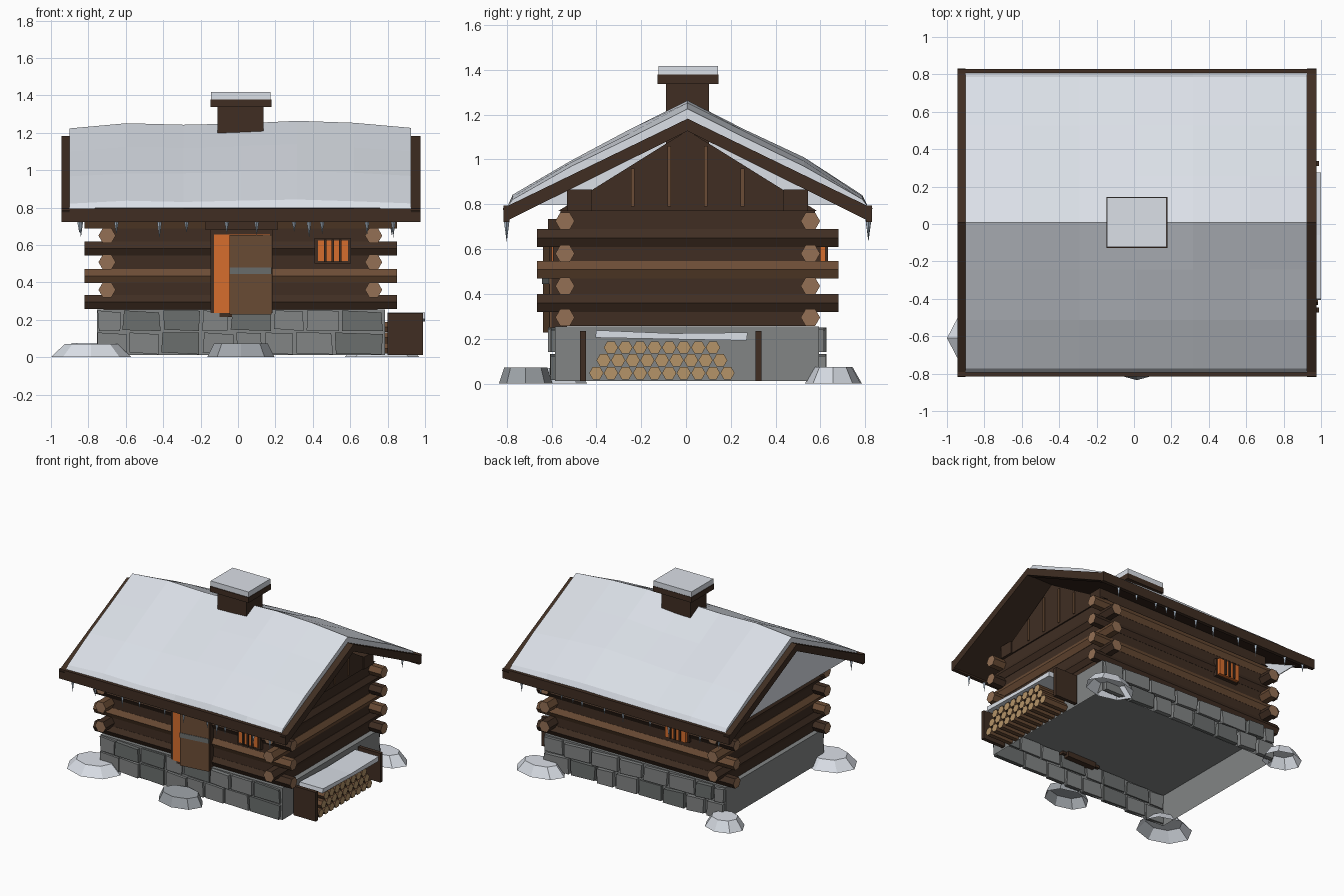
import bpy, bmesh, math, random

if "Cube" in bpy.data.objects:
    bpy.data.objects.remove(bpy.data.objects["Cube"])
random.seed(4)
CX, CY = 0.015, 0.007


def material(name, rgb):
    m = bpy.data.materials.new(name)
    lin = [c / 12.92 if c <= 0.04045 else ((c + 0.055) / 1.055) ** 2.4 for c in rgb]
    m.diffuse_color = (*lin, 1)
    m.use_nodes = True
    m.node_tree.nodes["Principled BSDF"].inputs["Base Color"].default_value = m.diffuse_color
    return m


SNOW = material("snow", (.87, .89, .92))
DARK = material("dark wood", (.25, .18, .135))
MID = material("mid wood", (.42, .30, .21))
LOGEND = material("log end", (.58, .44, .33))
FIRE = material("firewood end", (.71, .58, .41))
STONE = material("stone", (.51, .52, .52))
STONE2 = material("dark stone", (.42, .435, .43))
GLOW = material("orange glow", (.84, .43, .18))
ICE = material("ice", (.70, .76, .82))
TRODDEN = material("trodden snow", (.63, .65, .67))


def mesh(name, verts, faces, *mats):
    me = bpy.data.meshes.new(name)
    me.from_pydata(verts, [], faces)
    for m in mats:
        me.materials.append(m)
    bm = bmesh.new()
    bm.from_mesh(me)
    bmesh.ops.recalc_face_normals(bm, faces=bm.faces)
    bm.to_mesh(me)
    bm.free()
    ob = bpy.data.objects.new(name, me)
    bpy.context.collection.objects.link(ob)
    return ob


def prism(name, pts, a, b, mat, endmat=None, axis="x"):
    """Extrude a profile along x (points are y,z) or along y (points are x,z)."""
    put = (lambda p, t: (t, p[0], p[1])) if axis == "x" else (lambda p, t: (p[0], t, p[1]))
    n = len(pts)
    verts = [put(p, a) for p in pts] + [put(p, b) for p in pts]
    faces = [(i, (i + 1) % n, n + (i + 1) % n, n + i) for i in range(n)]
    faces += [tuple(range(n)), tuple(range(n, 2 * n))]
    ob = mesh(name, verts, faces, mat, endmat or mat)
    for p in ob.data.polygons[-2:]:
        p.material_index = 1
    return ob


def box(name, x0, x1, y0, y1, z0, z1, mat):
    return prism(name, [(y0, z0), (y1, z0), (y1, z1), (y0, z1)], x0, x1, mat)


def hexagon(u, z, r):
    return [(u + r * math.cos(math.pi * i / 3), z + r * math.sin(math.pi * i / 3)) for i in range(6)]


def mound(name, x, y, rx, ry, h, mat, n=8, top=0.66):
    """Drift with sloping sides, open below."""
    ring = [(math.cos(math.tau * i / n), math.sin(math.tau * i / n)) for i in range(n)]
    verts = [(x + rx * c, y + ry * s, 0) for c, s in ring]
    verts += [(x + rx * top * c, y + ry * top * s, h) for c, s in ring]
    faces = [(i, (i + 1) % n, n + (i + 1) % n, n + i) for i in range(n)]
    return mesh(name, verts, faces + [tuple(range(n, 2 * n))], mat)


# Foundation: hollow box open below, stone blocks on the long sides
fx, fy = (-.755, .785), (-.585, .593)
corners = [(fx[0], fy[0]), (fx[1], fy[0]), (fx[1], fy[1]), (fx[0], fy[1])]
mesh("foundation", [(x, y, z) for z in (.012, .255) for x, y in corners],
     [(i, (i + 1) % 4, 4 + (i + 1) % 4, 4 + i) for i in range(4)] + [(4, 5, 6, 7)], STONE)
for side in (-1, 1):
    for row, (z0, z1) in enumerate(((.015, .132), (.14, .25))):
        x = -.755
        while x < .77:
            w = random.uniform(.15, .24) * (0.6 if row and x == -.755 else 1)
            x1 = .785 if x + w > .68 else x + w
            out = random.uniform(.606, .622)
            y0, y1 = sorted((CY + side * .58, CY + side * out))
            j = [random.uniform(0, .012) for _ in range(6)]
            prism("stone_block", [(x + j[0], z0 + j[4]), (x1 - .008 - j[1], z0), (x1 - .008 - j[2], z1 - j[5]),
                                  (x + j[3], z1)], y0, y1,
                  random.choice((STONE, STONE, STONE2)), axis="y")
            x = x1
box("door_sill", -.1, .15, -.6, -.53, .215, .26, DARK)

# Log walls with crossed corners
box("wall_core", -.72, .745, -.56, .575, .256, .77, DARK)
for i, z in enumerate((.295, .435, .58, .725)):
    for y in (-.54, .555):
        prism("long_log", hexagon(y, z, .043), -.82, .85, (DARK, MID)[i % 2], LOGEND)
for i, z in enumerate((.36, .508, .65)):
    for x in (-.7, .725):
        prism("cross_log", hexagon(x, z, .046), -.665, .68, (DARK, MID)[i % 2], LOGEND, "y")

# Gables, battens and wall plates
for x0, x1, xb in ((-.73, -.7, -.737), (.725, .755, .762)):
    prism("gable", [(-.57, .77), (.585, .77), (CY, 1.13)], x0, x1, DARK)
    for dy, zt in ((-.245, .96), (-.082, 1.06), (.082, 1.06), (.245, .96)):
        box("gable_batten", min(x0, xb), max(x1, xb), CY + dy - .008, CY + dy + .008, .79, zt, MID)
for y in (-.475, .489):
    box("wall_plate", -.74, .765, y - .055, y + .055, .77, .865, DARK)

# Roof boards: a chevron slab with thicker ends
def chevron(top, thick, reach):
    e = top - .485 * reach
    return [(CY - reach, e), (CY, top), (CY + reach, e),
            (CY + reach - .02, e - thick), (CY, top - thick), (CY - reach + .02, e - thick)]

prism("roof_slab", chevron(1.175, .045, .815), -.92, .95, DARK)
for x0, x1 in ((-.945, -.9), (.925, .975)):
    prism("barge_board", chevron(1.182, .055, .825), x0, x1, DARK)
for s in (-1, 1):
    y0, y1 = sorted((CY + s * .795, CY + s * .822))
    box("eave_board", -.945, .975, y0, y1, .722, .795, DARK)

# Roof snow: lumpy sheet with closed edges
xs = [-.9 + 1.825 * i / 6 for i in range(7)]
rows = [(-.8, .008), (-.78, .035), (-.52, .068), (-.25, .068), (0, .075),
        (.25, .068), (.52, .068), (.78, .035), (.8, .008)]
lump = (.6, .97, .86, .95, 1.14, 1.0, .64)
slab = lambda d: 1.178 - .485 * abs(d)
verts, faces, m = [], [], len(rows)
for i, x in enumerate(xs):
    for d, t in rows:
        j = random.uniform(.82, 1.12) if 0 < i < 6 and d else 1
        verts.append((x, CY + d, slab(d) + t * lump[i] * j))
for i in range(6):
    faces += [(i * m + j, i * m + j + 1, (i + 1) * m + j + 1, (i + 1) * m + j) for j in range(m - 1)]
for i in (0, 6):
    base = len(verts)
    verts += [(xs[i], CY + d, slab(d) - .01) for d, t in rows]
    faces += [(i * m + j, i * m + j + 1, base + j + 1, base + j) for j in range(m - 1)]
mesh("roof_snow", verts, faces, SNOW)
prism("left_gable_snow", [(CY - .7, .80), (CY + .7, .80), (CY, 1.14)], -.9, -.894, SNOW)

# Chimney
box("chimney", -.11, .135, -.09, .103, 1.0, 1.34, DARK)
box("chimney_cap", -.148, .178, -.128, .145, 1.337, 1.378, DARK)
box("chimney_snow", -.145, .175, -.123, .142, 1.378, 1.418, SNOW)

# Icicles below both eaves
for s in (-1, 1):
    for x in (-.84, -.65, -.42, -.275, -.06, .1, .3, .38, .45, .69, .83):
        x += 0 if s < 0 else random.uniform(-.04, .04)
        L, r, y = random.uniform(.04, .09), .013, CY + s * .807
        mesh("icicle", [(x - r, y, .73), (x, y - r, .73), (x + r, y, .73), (x, y + r, .73), (x, y, .72 - L)],
             [(0, 1, 4), (1, 2, 4), (2, 3, 4), (3, 0, 4), (0, 1, 2, 3)], ICE)

# Doorway with a glowing gap and a door standing ajar
box("door_frame", -.148, .185, -.6, -.55, .235, .69, DARK)
box("door_lintel", -.175, .21, -.615, -.55, .68, .735, DARK)
box("door_glow", -.127, .17, -.606, -.6, .235, .655, GLOW)


def leaf(name, z0, z1, grow, mat):
    pts = [(.18, -.608 - grow), (-.045, -.638 - grow), (-.045, -.618 + grow), (.18, -.588 + grow)]
    verts = [(x, y, z) for z in (z0, z1) for x, y in pts]
    mesh(name, verts, [(0, 1, 2, 3), (4, 5, 6, 7)] + [(i, (i + 1) % 4, 4 + (i + 1) % 4, 4 + i) for i in range(4)], mat)


leaf("door", .228, .652, 0, MID)
leaf("door_iron_band", .445, .48, .004, STONE2)

# Barred windows, front and back (the back one sits a little prouder)
for s, x, dz, p in ((-1, .507, 0, 0), (1, -.345, .015, .008)):
    def layer(name, x0, x1, a, b, z0, z1, mat):
        y0, y1 = sorted((CY + s * a, CY + s * (b + p)))
        box(name, x0, x1, y0, y1, z0 + dz, z1 + dz, mat)
    layer("window_frame", x - .098, x + .098, .55, .6 - 2 * p, .5, .637, DARK)
    layer("window_glow", x - .08 - p, x + .08 + p, .59, .608, .515 - p, .623 + p, GLOW)
    for dx in (-.04, 0, .04):
        layer("window_bar", x + dx - .007, x + dx + .007, .605, .618, .51, .628, DARK)

# Firewood stack on the right side
for y in (-.46, .323):
    box("stack_board", .8, .99, y - .014, y + .014, .012, .235, DARK)
for row, n in enumerate((10, 9, 8)):
    for i in range(n):
        y = -.4 + .0325 * row + .065 * i
        prism("firewood", hexagon(y, .047 + .057 * row, .032), .785, .985, MID, FIRE)
prism("stack_snow", [(-.405, .205), (.27, .192), (.275, .228), (-.06, .224), (-.4, .238)], .8, 1.0, SNOW)

# Snow drifts and trodden front step
mound("front_left_drift", -.785, -.61, .215, .17, .07, SNOW)
mound("back_left_drift", -.79, .66, .15, .125, .075, SNOW)
mound("back_right_drift", .77, .655, .2, .125, .075, SNOW)
mound("front_step", CX, -.715, .18, .12, .072, TRODDEN, top=.8)
